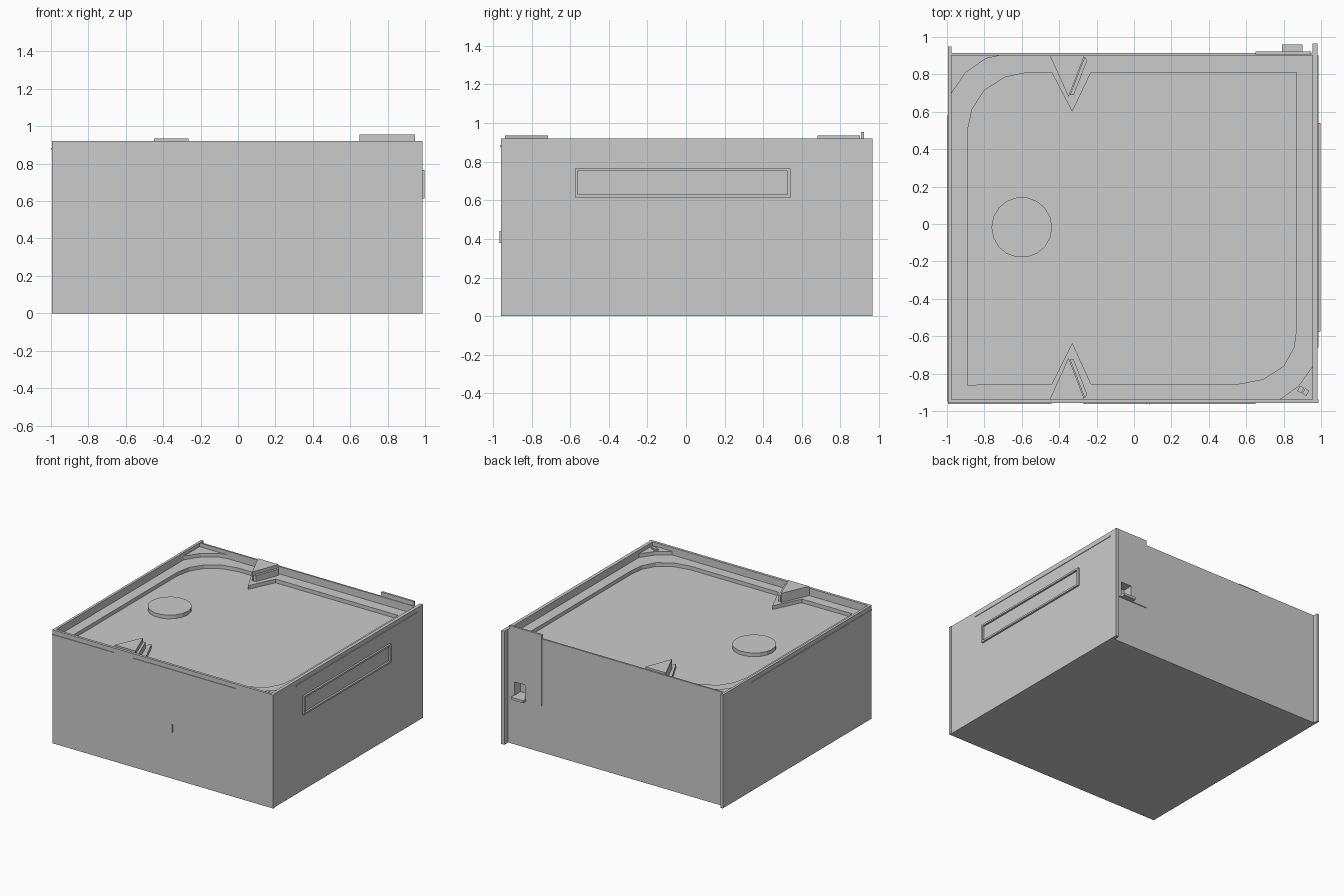
import bpy, bmesh, math

if "Cube" in bpy.data.objects:
    bpy.data.objects.remove(bpy.data.objects["Cube"])

RIM, FILLET, LEDGE, FLOOR = 0.92, 0.89, 0.86, 0.83


def prism(name, pts, z0, z1):
    """Vertical prism from a plan outline."""
    bm = bmesh.new()
    face = bm.faces.new([bm.verts.new((x, y, z0)) for x, y in pts])
    ext = bmesh.ops.extrude_face_region(bm, geom=[face])
    for v in ext["geom"]:
        if isinstance(v, bmesh.types.BMVert):
            v.co.z = z1
    bmesh.ops.recalc_face_normals(bm, faces=bm.faces)
    mesh = bpy.data.meshes.new(name)
    bm.to_mesh(mesh)
    bm.free()
    ob = bpy.data.objects.new(name, mesh)
    bpy.context.collection.objects.link(ob)
    return ob


def box(name, x0, x1, y0, y1, z0, z1):
    return prism(name, [(x0, y0), (x1, y0), (x1, y1), (x0, y1)], z0, z1)


def cut(ob, cutter):
    cutter.hide_render = True
    cutter.hide_set(True)
    cutter.display_type = 'WIRE'
    m = ob.modifiers.new("cut", 'BOOLEAN')
    m.operation, m.solver, m.object = 'DIFFERENCE', 'EXACT', cutter


# Core block with a stepped, rounded basin; the uncut corners stay as fillets
core = box("core_block", -0.975, 0.955, -0.937, 0.9, 0, FILLET)
ledge = [(-1.1, -1.1), (0.62, -1.1), (0.78, -0.937), (0.88, -0.865), (0.955, -0.76),
         (1.1, -0.6), (1.1, 1.1), (-0.9, 1.1), (-0.72, 0.9), (-0.79, 0.885),
         (-0.9, 0.81), (-0.975, 0.7), (-1.1, 0.5)]
floor = [(-0.89, -0.86), (-0.44, -0.855), (-0.33, -0.635), (-0.23, -0.855),
         (0.56, -0.855), (0.69, -0.83), (0.80, -0.76), (0.855, -0.66), (0.87, -0.55),
         (0.87, 0.81), (-0.23, 0.81), (-0.33, 0.60), (-0.44, 0.81), (-0.57, 0.81),
         (-0.69, 0.785), (-0.80, 0.715), (-0.865, 0.615), (-0.89, 0.5)]
cut(core, prism("ledge_cutter", ledge, LEDGE, 1.2))
cut(core, prism("floor_cutter", floor, FLOOR, 1.2))

# Wall plates standing slightly above the ledge
box("left_wall", -0.995, -0.975, -0.937, 0.95, 0, RIM)
box("right_wall", 0.955, 0.982, -0.937, 0.965, 0, RIM)
box("front_wall", -0.995, 0.987, -0.958, -0.937, 0, RIM)
back = box("back_wall", -0.975, 0.955, 0.9, 0.914, 0, RIM)

# Back latch panel with socket and lip
panel = box("latch_panel", 0.65, 0.945, 0.914, 0.921, 0.38, 0.955)
box("latch_panel_top", 0.65, 0.945, 0.905, 0.914, RIM, 0.955)
socket = box("socket_cutter", 0.80, 0.895, 0.84, 1.1, 0.40, 0.51)
for ob in (core, back, panel):
    cut(ob, socket)
box("latch_lip", 0.79, 0.90, 0.914, 0.96, 0.38, 0.40)

# Pointed wedges and slanted bars on the front and back ledges
for side, wall, tip in (("back", 0.90, 0.68), ("front", -0.937, -0.715)):
    d = 1 if side == "back" else -1
    prism(side + "_wedge", [(-0.45, wall), (-0.35, tip), (-0.265, wall)], LEDGE, 0.935)
    prism(side + "_wedge_bar", [(-0.342, tip + 0.01 * d), (-0.322, tip + 0.01 * d),
                                (-0.25, wall - 0.025 * d), (-0.263, wall - 0.005 * d)],
          LEDGE, 0.91)

# Round disc on the floor
n = 18
prism("floor_disc", [(-0.6 + 0.162 * math.cos(2 * math.pi * i / n),
                      -0.018 + 0.162 * math.sin(2 * math.pi * i / n)) for i in range(n)],
      FLOOR, 0.86)

# Two little nubs on the front right corner fillet
for i in range(2):
    x, y = 0.872 + 0.027 * i, -0.893 - 0.014 * i
    prism(f"corner_nub_{i}", [(x, y), (x + 0.022, y - 0.012), (x + 0.038, y + 0.016),
                              (x + 0.016, y + 0.028)], FILLET, 0.9)

# Thin trim strips below the rim
box("front_strip_left", -0.995, -0.44, -0.963, -0.958, 0.877, 0.885)
box("front_strip_right", -0.27, 0.65, -0.963, -0.958, 0.877, 0.885)
box("right_strip", 0.982, 0.987, -0.66, 0.9, 0.877, 0.885)
box("left_strip", -1.0, -0.995, -0.95, 0.58, 0.877, 0.885)
box("front_mark", 0.079, 0.086, -0.966, -0.958, 0.38, 0.44)

# Rectangular frame on the right wall
Y0, Y1, Z0, Z1, T = -0.575, 0.54, 0.615, 0.765, 0.014
for name, a, b, c, d in (("bottom", Y0, Y1, Z0, Z0 + T), ("top", Y0, Y1, Z1 - T, Z1),
                         ("front", Y0, Y0 + T, Z0 + T, Z1 - T),
                         ("back", Y1 - T, Y1, Z0 + T, Z1 - T)):
    box("side_frame_" + name, 0.982, 0.997, a, b, c, d)
